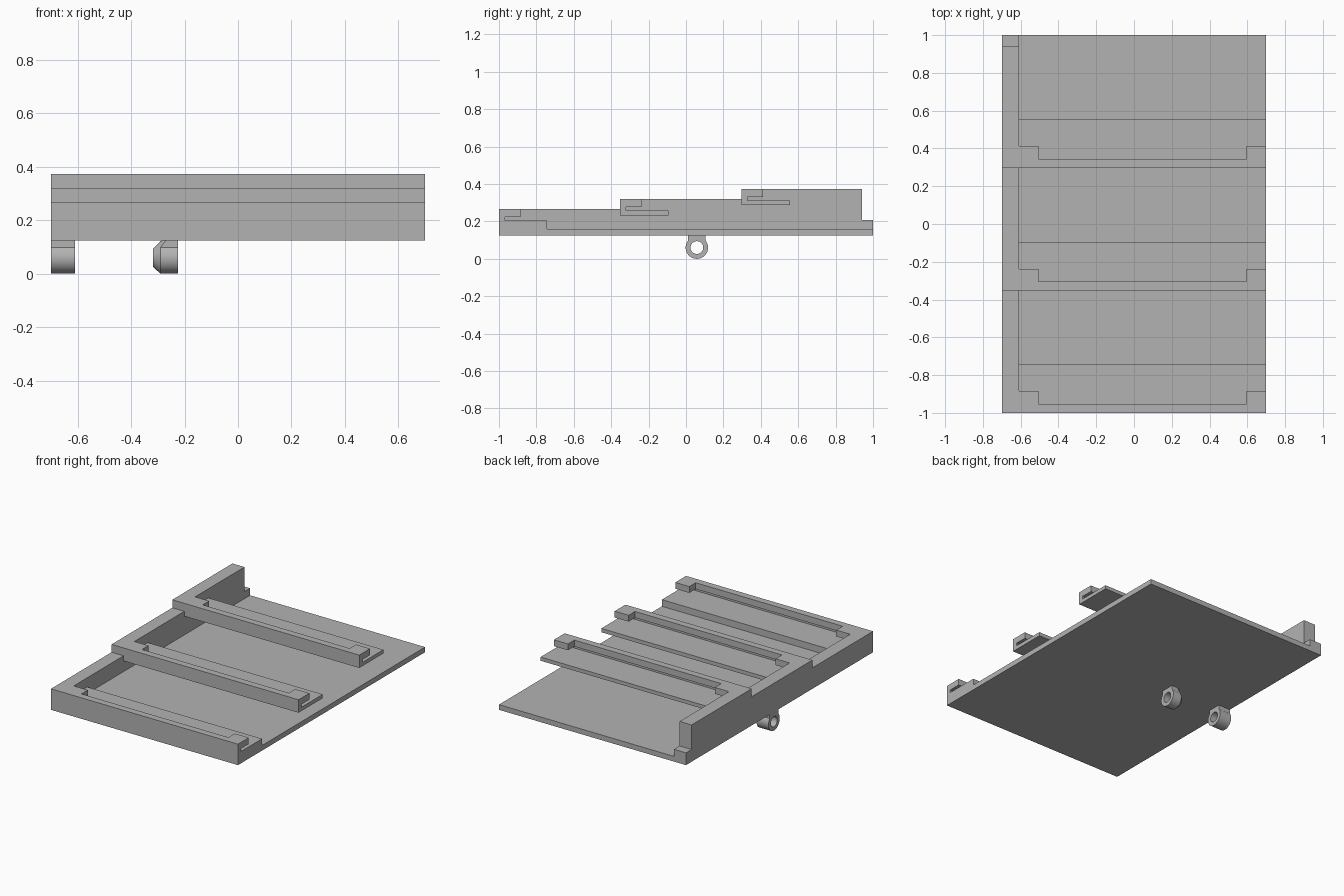
import bpy
import bmesh
from math import sin, cos, pi, sqrt, atan2, acos

cube = bpy.data.objects.get("Cube")
if cube:
    bpy.data.objects.remove(cube, do_unlink=True)

grey = bpy.data.materials.new("plain_grey")
grey.use_nodes = True
COLOUR = (0.45, 0.45, 0.45, 1)
grey.diffuse_color = COLOUR
grey.node_tree.nodes["Principled BSDF"].inputs["Base Color"].default_value = COLOUR

# Shared dimensions
LEFT, RIGHT = 0.70, -0.70
INNER = -0.61                 # inner face of the side wall
BOTTOM, FLOOR = 0.125, 0.16   # base plate


def finish(bm, name):
    bmesh.ops.recalc_face_normals(bm, faces=bm.faces)
    mesh = bpy.data.meshes.new(name)
    bm.to_mesh(mesh)
    bm.free()
    mesh.materials.append(grey)
    obj = bpy.data.objects.new(name, mesh)
    bpy.context.collection.objects.link(obj)
    return obj


def add_prism(bm, profile, x0, x1):
    """Extrude a (y, z) profile along x."""
    face = bm.faces.new([bm.verts.new((x0, y, z)) for y, z in profile])
    out = bmesh.ops.extrude_face_region(bm, geom=[face])
    verts = [v for v in out["geom"] if isinstance(v, bmesh.types.BMVert)]
    bmesh.ops.translate(bm, verts=verts, vec=(x1 - x0, 0, 0))


def rect(y0, y1, z0, z1):
    return [(y0, z0), (y1, z0), (y1, z1), (y0, z1)]


def card_rail(name, front, top, bottom):
    """Shelf with a slotted front lip that is deeper at both ends."""
    slot_top, slot_low = top - 0.043, top - 0.062
    back, slot, lip, end_lip = front + 0.258, front + 0.032, front + 0.047, front + 0.115
    bm = bmesh.new()
    add_prism(bm, [(front, bottom), (back, bottom), (back, slot_low), (slot, slot_low),
                   (slot, slot_top), (lip, slot_top), (lip, top), (front, top)], INNER, LEFT)
    for x0, x1 in ((INNER, -0.505), (0.595, LEFT)):
        add_prism(bm, rect(lip, end_lip, slot_top, top), x0, x1)
    return finish(bm, name)


def hinge_lug(name, x0, x1, slope):
    """Eyelet with a neck; slope cones the right-hand end down to the hole."""
    cy, cz, radius, hole, half, rise = 0.058, 0.06, 0.06, 0.034, 0.047, BOTTOM - 0.06
    corner, join = atan2(rise, half), acos(half / radius)
    angles = sorted({2 * pi * i / 64 for i in range(64)}
                    | {corner, pi - corner, join, pi - join})
    rings = []
    bm = bmesh.new()
    for a in angles:
        c, s = cos(a), sin(a)
        r = radius
        if s > 0:
            r = max(r, min(half / max(abs(c), 1e-6), rise / s))
        rings.append([bm.verts.new((x, cy + d * c, cz + d * s)) for x, d in
                      ((x0, hole), (x0 + slope * (r - hole), r), (x1, r), (x1, hole))])
    for i, ring in enumerate(rings):
        after = rings[(i + 1) % len(rings)]
        for j in range(4):
            k = (j + 1) % 4
            bm.faces.new((ring[j], ring[k], after[k], after[j]))
    obj = finish(bm, name)
    bpy.ops.object.select_all(action="DESELECT")
    obj.select_set(True)
    bpy.context.view_layer.objects.active = obj
    bpy.ops.object.shade_smooth_by_angle(angle=pi / 6)
    return obj


# Base plate
bm = bmesh.new()
add_prism(bm, rect(-1, 1, BOTTOM, FLOOR), RIGHT, LEFT)
finish(bm, "base_plate")

# Three rising tiers: name, front edge, top height, underside height
tiers = [("front_rail", -1.0, 0.267, FLOOR),
         ("middle_rail", -0.352, 0.32, 0.232),
         ("rear_rail", 0.297, 0.374, 0.287)]
for tier in tiers:
    card_rail(*tier)

# Stepped side wall that follows the tiers
steps, height = [(-1.0, FLOOR)], FLOOR
for _, front, top, _ in tiers:
    if front > -1:
        steps.append((front, height))
    steps.append((front, top))
    height = top
steps += [(0.94, height), (0.94, 0.208), (1.0, 0.208), (1.0, FLOOR)]
bm = bmesh.new()
add_prism(bm, steps, RIGHT, INNER)
finish(bm, "side_wall")

# Hinge lugs under the plate
hinge_lug("outer_hinge_lug", RIGHT, INNER, 0)
hinge_lug("inner_hinge_lug", -0.318, -0.225, 1.05)
